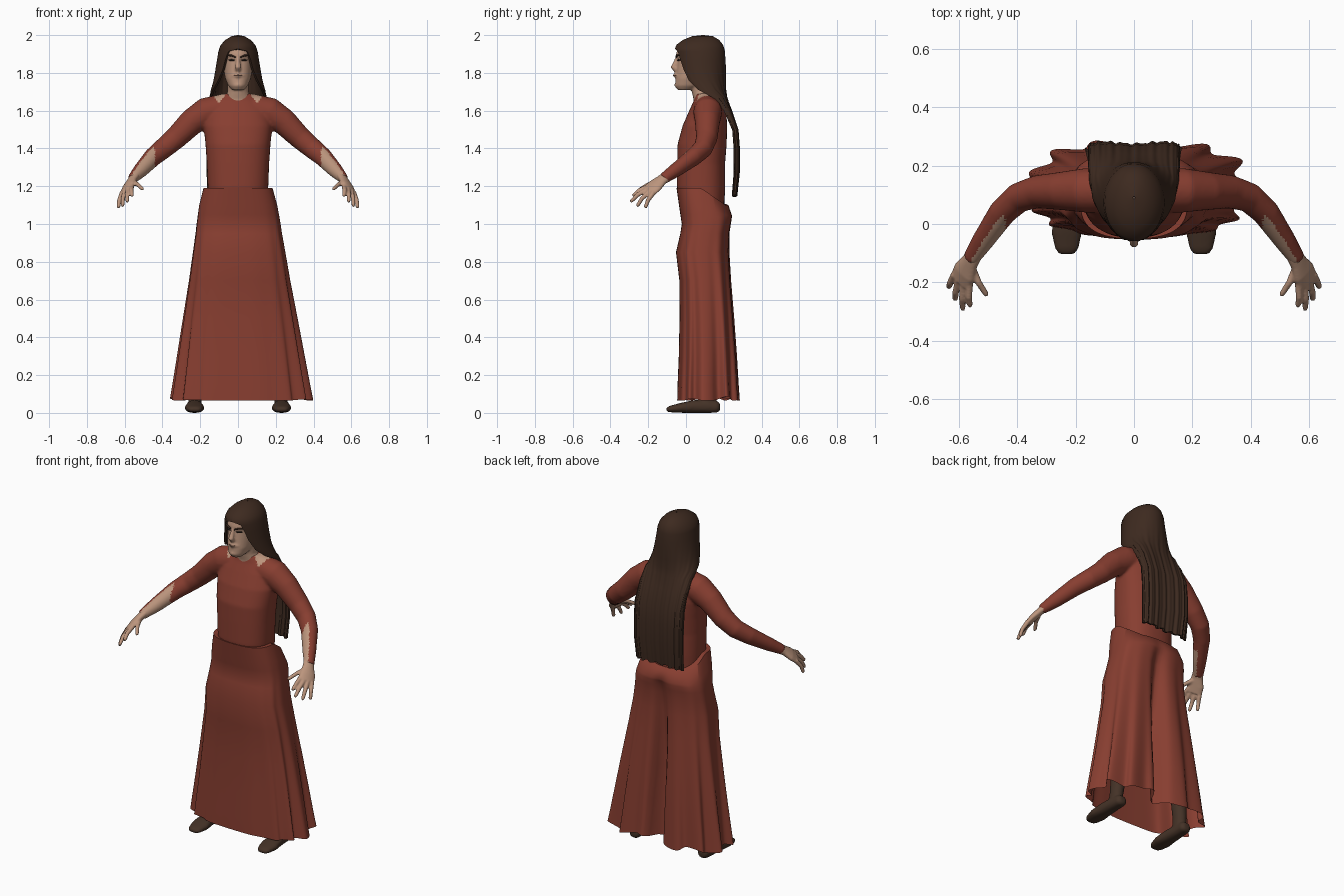
import bpy, bmesh, math
from mathutils import Vector

cube = bpy.data.objects.get("Cube")
if cube:
    bpy.data.objects.remove(cube, do_unlink=True)


def material(name, rgb):
    m = bpy.data.materials.new(name)
    m.use_nodes = True
    m.diffuse_color = (*rgb, 1)
    m.node_tree.nodes["Principled BSDF"].inputs["Base Color"].default_value = (*rgb, 1)
    return m


RED = material("dress red", (0.245, 0.048, 0.030))
SKIN = material("skin", (0.50, 0.30, 0.205))
HAIR = material("hair brown", (0.047, 0.023, 0.014))
LEATHER = material("shoe leather", (0.058, 0.032, 0.020))
LIP = material("lip", (0.27, 0.14, 0.095))
DARK = material("eye dark", (0.03, 0.02, 0.015))


def spow(v, e):
    return math.copysign(abs(v) ** e, v)


def tube(points, side=(1, 0, 0), axis=None, n=20, e=1.0):
    """Rings of ellipses along a path; each point is x, y, z, radius, radius2."""
    centres = [Vector(p[:3]) for p in points]
    rings = []
    for i, p in enumerate(points):
        t = Vector(axis) if axis else centres[min(i + 1, len(points) - 1)] - centres[max(i - 1, 0)]
        t.normalize()
        u = Vector(side)
        u = (u - t * u.dot(t)).normalized()
        v = t.cross(u)
        ring = []
        for k in range(n):
            a = math.tau * k / n
            ring.append(centres[i] + u * p[3] * spow(math.cos(a), e) + v * p[-1] * spow(math.sin(a), e))
        rings.append(ring)
    return rings


def build(name, pieces, mats, closed=True, caps=True):
    """Skin each list of rings into one mesh object."""
    bm = bmesh.new()
    for rings in pieces:
        vs = [[bm.verts.new(c) for c in r] for r in rings]
        n = len(vs[0])
        for a, b in zip(vs, vs[1:]):
            for k in range(n if closed else n - 1):
                j = (k + 1) % n
                bm.faces.new((a[k], a[j], b[j], b[k]))
        if caps:
            bm.faces.new(vs[0])
            bm.faces.new(vs[-1])
    bmesh.ops.recalc_face_normals(bm, faces=bm.faces)
    me = bpy.data.meshes.new(name)
    bm.to_mesh(me)
    bm.free()
    for m in mats:
        me.materials.append(m)
    ob = bpy.data.objects.new(name, me)
    bpy.context.collection.objects.link(ob)
    return ob


def finish(ob, angle=50):
    """Apply the modifiers and shade smoothly."""
    bpy.ops.object.select_all(action="DESELECT")
    bpy.context.view_layer.objects.active = ob
    ob.select_set(True)
    for m in list(ob.modifiers):
        bpy.ops.object.modifier_apply(modifier=m.name)
    bpy.ops.object.shade_smooth_by_angle(angle=math.radians(angle))
    return ob


def fuse(ob, voxel, rounds):
    """Blend overlapping pieces into one skin."""
    r = ob.modifiers.new("blend", "REMESH")
    r.mode = "VOXEL"
    r.voxel_size = voxel
    s = ob.modifiers.new("soften", "SMOOTH")
    s.factor = 0.5
    s.iterations = rounds
    return finish(ob, 80)


def flip(points, s):
    return [(p[0] * s, *p[1:]) for p in points]


# Bodice with sleeves
bodice = [tube([(0, .1, 1.07, .15, .1), (0, .08, 1.19, .16, .128), (0, .08, 1.32, .165, .127),
                (0, .085, 1.42, .172, .13), (0, .1, 1.52, .182, .118), (0, .115, 1.6, .165, .098),
                (0, .12, 1.65, .125, .08), (0, .115, 1.69, .085, .065)], axis=(0, 0, 1), n=40, e=.85)]
ARM = [(.08, .115, 1.61, .075, .078), (.17, .115, 1.59, .076, .08), (.245, .113, 1.54, .066, .07),
       (.33, .11, 1.455, .057, .06), (.395, .09, 1.40, .051, .055), (.45, .04, 1.355, .046, .05),
       (.515, -.055, 1.285, .037, .04), (.56, -.122, 1.238, .03, .027)]
for s in (1, -1):
    bodice.append(tube(flip(ARM, s), side=(0, 1, 0)))
dress = fuse(build("bodice_and_sleeves", bodice, [RED, SKIN]), .008, 6)
for f in dress.data.polygons:
    c, n = f.center, f.normal
    ax, nx = abs(c.x), math.copysign(n.x, n.x * c.x)
    forearm = ax > .44 and -.78 * nx - .6 * n.y + .15 * n.z > .25
    collar = c.y < .12 and c.z > 1.64 + 1.3 * abs(ax - .1) and ax > .06
    if forearm or collar:
        f.material_index = 1

# Skirt: height, half width, front, back, with folds growing towards the hem
SKIRT = [(1.188, .15, -.03, .18), (1.19, .183, -.05, .225), (1.1, .207, -.037, .245), (1.05, .215, -.03, .245),
         (1.0, .222, -.022, .24), (.95, .228, -.03, .232), (.85, .243, -.053, .232), (.7, .264, -.035, .24),
         (.5, .295, -.034, .255), (.3, .324, -.038, .268), (.15, .345, -.044, .275), (.065, .357, -.046, .28)]
rows = []
for i, (z, w, front, back) in enumerate(SKIRT):
    t = max(0, (1.15 - z) / 1.08)
    yc, d = (front + back) / 2, (back - front) / 2
    drop = .09 * max(0, 1 - max(0, i - 1) * .4)
    ring = []
    for k in range(160):
        a = math.tau * k / 160
        x, y = w * spow(math.sin(a), .8), d * spow(math.cos(a), .65)
        rear = .5 + .5 * math.cos(a)
        fold = 1 + t ** 1.3 * (.025 + .02 * abs(math.sin(a)) + .05 * rear) * math.sin(13 * a + .8 * math.sin(3 * a))
        x, y = x * fold, y * (1 + (fold - 1) * (.25 + .55 * rear))
        if math.cos(a) > 0:
            y -= .11 * min(1, 1.6 * t) * math.exp(-((x - .01) / .04) ** 2)
        tilt = min(1, max(0, (y + yc - .08) / .13))
        hem = .015 * t ** 4 * (1 + math.sin(7 * a)) * rear
        ring.append((x + .018 * t, y + yc, z - drop * tilt + hem))
    rows.append(ring)
finish(build("skirt", [rows], [RED], caps=False), 60)

# Head and neck
SKULL = [(0, -.005, 1.71, .032, .04), (0, .015, 1.732, .052, .072), (0, .04, 1.77, .068, .095),
         (0, .06, 1.81, .075, .11), (0, .07, 1.85, .079, .116), (0, .07, 1.87, .08, .114),
         (0, .075, 1.893, .081, .129), (0, .075, 1.94, .076, .117), (0, .075, 1.97, .05, .08)]
NECK = [(0, .11, 1.6, .1, .07), (0, .1, 1.66, .075, .06), (0, .085, 1.7, .056, .055), (0, .075, 1.78, .054, .055)]
NOSE = [(0, -.042, 1.892, .009), (0, -.054, 1.86, .011), (0, -.066, 1.83, .016), (0, -.05, 1.814, .014)]
MOUTH = [(-.03, -.04, 1.785, .008), (0, -.056, 1.787, .013), (.03, -.04, 1.785, .008)]
CHIN = [(-.018, -.043, 1.735, .012), (0, -.048, 1.735, .014), (.018, -.043, 1.735, .012)]
head = [tube(SKULL, axis=(0, 0, 1), n=32, e=.9), tube(NECK, axis=(0, 0, 1)),
        tube(NOSE), tube(MOUTH, side=(0, 0, 1)), tube(CHIN, side=(0, 0, 1))]
fuse(build("head_and_neck", head, [SKIN]), .006, 3)
finish(build("lips", [tube([(-.022, -.053, 1.785, .0025), (0, -.065, 1.787, .004), (.022, -.053, 1.785, .0025)],
                           side=(0, 0, 1))], [LIP]))
for s, label in ((1, "left"), (-1, "right")):
    brow = [(.012, -.053, 1.882, .004), (.035, -.049, 1.892, .005), (.06, -.034, 1.893, .003)]
    eye = [(.018, -.044, 1.867, .003), (.033, -.041, 1.868, .005), (.05, -.031, 1.868, .003)]
    finish(build(label + "_eyebrow", [tube(flip(brow, s), side=(0, 0, 1), n=10)], [HAIR]))
    finish(build(label + "_eye", [tube(flip(eye, s), side=(0, 0, 1), n=10)], [DARK]))

# Long hair: height, half width, centre y, depth, half opening angle, flatness
LOCKS = [(2.0, .004, .09, .004, 180, 1), (1.994, .035, .088, .055, 180, 1), (1.975, .066, .08, .095, 180, 1),
         (1.95, .09, .073, .122, 180, 1), (1.928, .1, .072, .131, 180, 1), (1.914, .104, .073, .133, 151, 1),
         (1.87, .111, .076, .133, 143, 1), (1.82, .119, .083, .13, 138, 1), (1.76, .13, .09, .125, 126, .95),
         (1.71, .144, .11, .108, 112, .9), (1.67, .153, .15, .075, 95, .8), (1.6, .157, .2, .05, 90, .6),
         (1.5, .158, .246, .036, 90, .5), (1.4, .158, .255, .034, 90, .5), (1.28, .157, .256, .033, 90, .5),
         (1.15, .15, .246, .028, 90, .5)]
rows = []
for z, w, yc, d, half, e in LOCKS:
    row = []
    low = min(1, max(0, (1.85 - z) / .3))
    for k in range(91):
        q = 2 * k / 90 - 1
        a = math.radians(half) * q
        ripple = low * (.0025 * math.sin(31 * q) + .002 * math.sin(53 * q))
        y = yc + d * spow(math.cos(a), e) + ripple - .014 * low * math.exp(-(q / .35) ** 2)
        ragged = .006 * math.sin(23 * q) if z < 1.2 else 0
        row.append((w * math.sin(a), y, z + ragged))
    rows.append(row)
hair = build("long_hair", [rows], [HAIR], closed=False, caps=False)
thick = hair.modifiers.new("thickness", "SOLIDIFY")
thick.thickness = .014
middle = hair.data.polygons[45 + 90 * 8]
thick.offset = -1 if middle.normal.y > 0 else 1
finish(hair, 50)

# Hands: palm, then each finger from knuckle to tip
WIDE = (-.065, -.045, .05)
PALM = [(.542, -.095, 1.258, .03, .024), (.561, -.13, 1.232, .033, .021),
        (.58, -.165, 1.202, .046, .02), (.593, -.195, 1.175, .046, .016)]
FINGERS = [((.563, -.21, 1.195), (.561, -.283, 1.148)), ((.583, -.21, 1.18), (.586, -.294, 1.118)),
           ((.601, -.2, 1.165), (.612, -.26, 1.094)), ((.617, -.18, 1.155), (.634, -.217, 1.085)),
           ((.553, -.15, 1.222), (.503, -.246, 1.184))]
for s, label in ((1, "left"), (-1, "right")):
    wide = (WIDE[0] * s, *WIDE[1:])
    hand = [tube(flip(PALM, s), side=wide)]
    for base, tip in FINGERS:
        b, t = Vector(base), Vector(tip)
        mid = b.lerp(t, .5) + Vector((.003, -.003, .006))
        root = b - (t - b) * .2
        path = [(*root, .013), (*b, .013), (*mid, .0115), (*b.lerp(t, .9), .01), (*t, .007)]
        hand.append(tube(flip(path, s), side=wide, n=12))
    fuse(build(label + "_hand", hand, [SKIN]), .005, 2)

# Shoes with ankles
SOLE = [(.23, -.104, .02, .025, .01), (.23, -.085, .023, .04, .017), (.23, -.03, .029, .052, .026),
        (.23, .04, .036, .043, .034), (.23, .12, .036, .037, .034), (.228, .165, .034, .034, .03),
        (.228, .18, .034, .02, .02)]
ANKLE = [(.228, .11, .03, .035, .045), (.225, .12, .1, .035, .042), (.215, .125, .2, .042, .045)]
for s, label in ((1, "left"), (-1, "right")):
    shoe = [tube(flip(SOLE, s), axis=(0, 1, 0), e=.85), tube(flip(ANKLE, s), axis=(0, 0, 1))]
    ob = fuse(build(label + "_shoe", shoe, [LEATHER]), .007, 3)
    lowest = min(v.co.z for v in ob.data.vertices)
    for v in ob.data.vertices:
        v.co.z -= lowest
